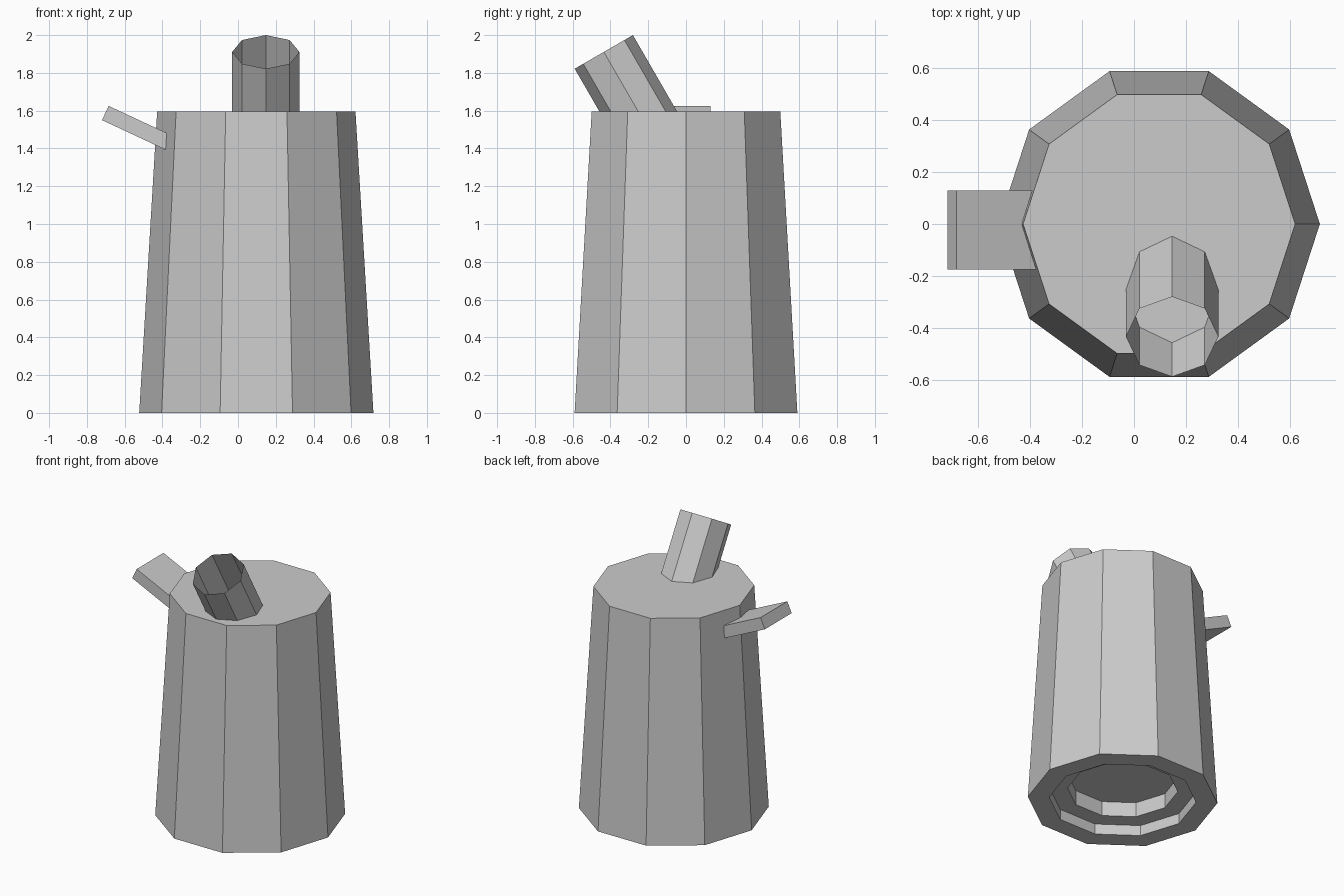
import bpy, bmesh
from math import sin, cos, pi, radians
from mathutils import Matrix, Vector

if "Cube" in bpy.data.objects:
    bpy.data.objects.remove(bpy.data.objects["Cube"])


def lathe(name, profile, sides, matrix, capped):
    """Loft flat-sided rings given as (radius, z), lowest link of the chain first."""
    bm = bmesh.new()
    rings = [[bm.verts.new((r * cos(2 * pi * i / sides), r * sin(2 * pi * i / sides), z))
              for i in range(sides)] for r, z in profile]
    for a, b in zip(rings, rings[1:]):
        for i in range(sides):
            j = (i + 1) % sides
            bm.faces.new((a[i], a[j], b[j], b[i]))
    if capped:
        bm.faces.new(rings[0][::-1])
        bm.faces.new(rings[-1])
    return finish(name, bm, matrix)


def finish(name, bm, matrix):
    bm.transform(matrix)
    bmesh.ops.recalc_face_normals(bm, faces=bm.faces)
    mesh = bpy.data.meshes.new(name)
    bm.to_mesh(mesh)
    bm.free()
    ob = bpy.data.objects.new(name, mesh)
    bpy.context.collection.objects.link(ob)
    return ob


# Tapered ten-sided body with a two-step recess in the underside
lathe("body",
      [(0.36, 0.18), (0.36, 0.075), (0.48, 0.075), (0.48, 0), (0.62, 0), (0.525, 1.595)],
      10, Matrix.Translation((0.097, 0, 0)), True)

# Open eight-sided spout leaning 30 degrees to the front
lathe("spout", [(0.178, -0.55), (0.178, 0)], 8,
      Matrix.Translation((0.147, -0.435, 1.911)) @ Matrix.Rotation(radians(30), 4, 'X'), False)

# Flat handle sloping up and out on the left
length, width, thick = 0.46, 0.305, 0.083
bm = bmesh.new()
bmesh.ops.create_cube(bm, size=1)
bmesh.ops.scale(bm, vec=(length, width, thick), verts=bm.verts)
bmesh.ops.translate(bm, vec=Vector((length / 2, 0, 0)), verts=bm.verts)
finish("handle", bm,
       Matrix.Translation((-0.7025, -0.0225, 1.5875)) @ Matrix.Rotation(radians(25), 4, 'Y'))
